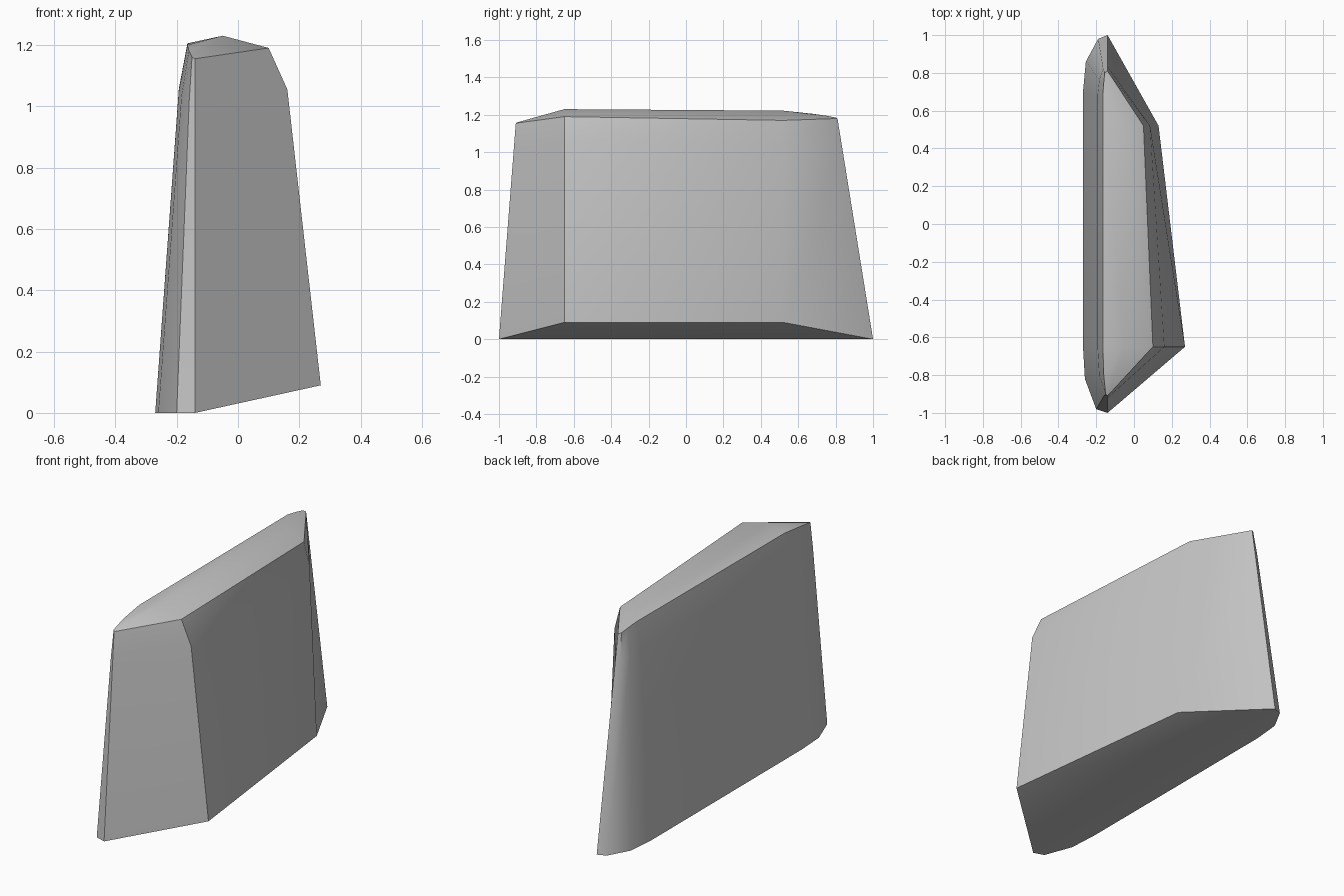
import bpy
import bmesh
import math
from mathutils import Vector

cube = bpy.data.objects.get("Cube")
if cube:
    bpy.data.objects.remove(cube, do_unlink=True)

# One colour for the whole block
stone = bpy.data.materials.new("light_grey")
stone.use_nodes = True
grey = (0.55, 0.55, 0.55, 1)
stone.diffuse_color = grey
bsdf = next(n for n in stone.node_tree.nodes if n.type == 'BSDF_PRINCIPLED')
bsdf.inputs["Base Color"].default_value = grey

# Plan outlines, counter-clockwise from the front corner
base = [(-.14, -1, 0), (.27, -.65, .09), (.13, .52, .09), (-.14, 1, 0),
        (-.19, .98, 0), (-.255, .86, 0), (-.27, .7, 0), (-.27, -.65, 0),
        (-.26, -.82, 0), (-.2, -.98, 0)]
rim = [(-.14, -.91, 1.155), (.1, -.65, 1.19), (.05, .52, 1.17), (-.14, .81, 1.18),
       (-.155, .8, 1.185), (-.16, .75, 1.195), (-.165, .68, 1.205), (-.165, -.65, 1.2),
       (-.16, -.8, 1.18), (-.15, -.9, 1.16)]
# Outward swell of the shoulder below the rim
swell = [0, .04, .025, 0, -.005, -.012, -.015, -.015, -.012, -.003]
shoulder = []
for low, high, push in zip(base, rim, swell):
    shoulder.append(Vector(low).lerp(Vector(high), .877) + Vector((push, 0, 0)))

bm = bmesh.new()
rings = [[bm.verts.new(p) for p in ring] for ring in (base, shoulder, rim)]
count = len(base)

# Tapered walls
for low, high in zip(rings, rings[1:]):
    for i in range(count):
        j = (i + 1) % count
        bm.faces.new((low[i], low[j], high[j], high[i]))

# Underside: flat strip and raised flank
b = rings[0]
bm.faces.new([b[0]] + b[:2:-1])
bm.faces.new((b[3], b[2], b[1], b[0]))

# Roof rising to a low ridge
front = bm.verts.new((-.05, -.65, 1.23))
back = bm.verts.new((-.06, .52, 1.222))
top = rings[2]
for i in range(count):
    j = (i + 1) % count
    if i == 1:
        bm.faces.new((top[i], top[j], back, front))
    elif i == 6:
        bm.faces.new((top[i], top[j], front, back))
    else:
        bm.faces.new((top[i], top[j], back if 1 < i < 6 else front))

bmesh.ops.recalc_face_normals(bm, faces=bm.faces[:])
mesh = bpy.data.meshes.new("tapered_block")
bm.to_mesh(mesh)
bm.free()
mesh.materials.append(stone)
block = bpy.data.objects.new("tapered_block", mesh)
bpy.context.collection.objects.link(block)

# Smooth walls with crisp corners
bpy.ops.object.select_all(action='DESELECT')
block.select_set(True)
bpy.context.view_layer.objects.active = block
bpy.ops.object.shade_smooth_by_angle(angle=math.radians(42))
